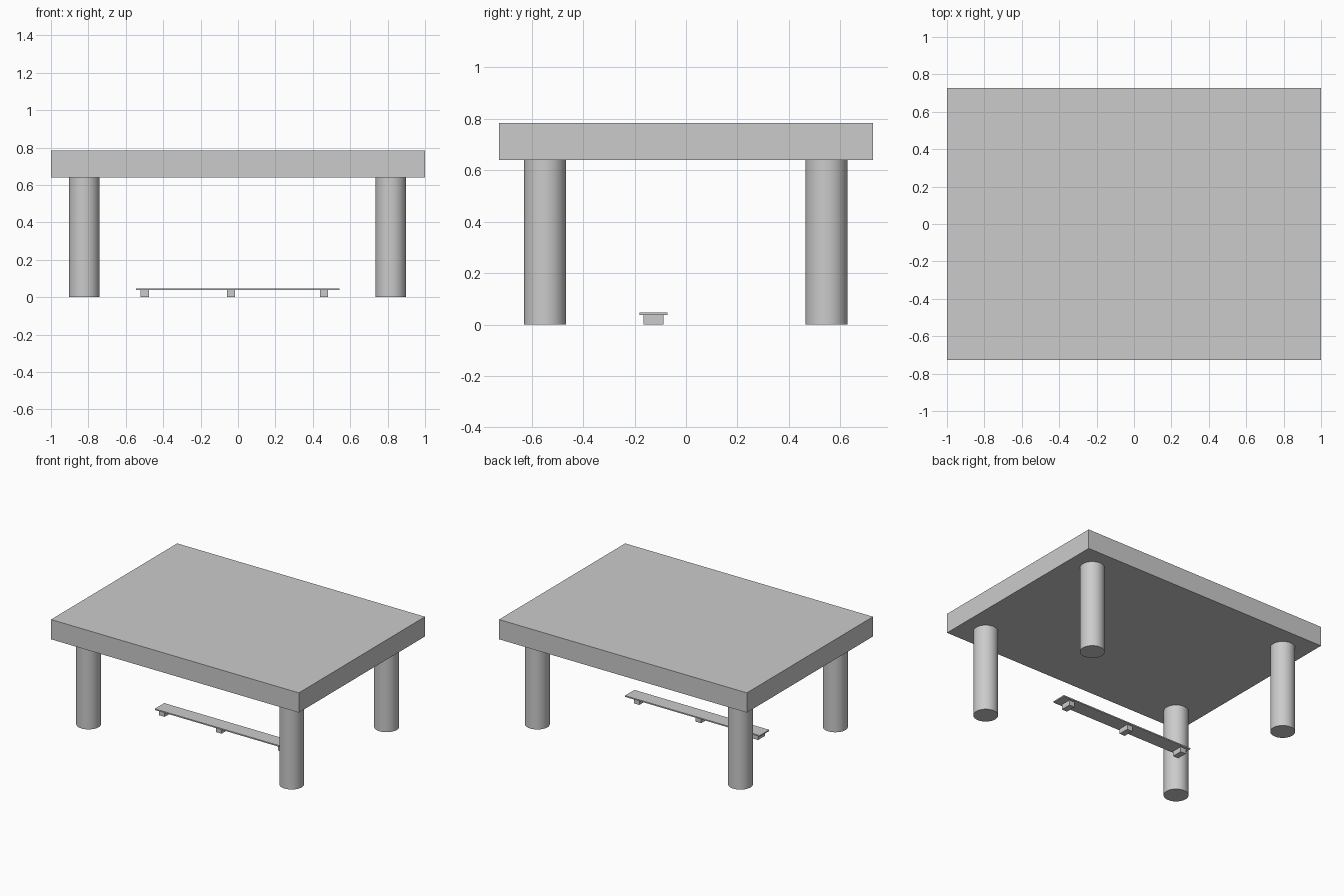
import bpy
import math

cube = bpy.data.objects.get("Cube")
if cube:
    bpy.data.objects.remove(cube, do_unlink=True)

# Single plain grey
grey = bpy.data.materials.new("light grey")
grey.use_nodes = True
colour = (0.6, 0.6, 0.6, 1)
grey.diffuse_color = colour
grey.node_tree.nodes["Principled BSDF"].inputs["Base Color"].default_value = colour


def box(name, x, y, z):
    """Box from (low, high) ranges on each axis."""
    ranges = (x, y, z)
    bpy.ops.mesh.primitive_cube_add(size=1, location=[(a + b) / 2 for a, b in ranges])
    ob = bpy.context.object
    ob.name = name
    ob.scale = [b - a for a, b in ranges]
    bpy.ops.object.transform_apply(location=False, rotation=False, scale=True)
    ob.data.materials.append(grey)


def leg(name, x, y, radius, height):
    bpy.ops.mesh.primitive_cylinder_add(vertices=48, radius=radius, depth=height,
                                        location=(x, y, height / 2))
    ob = bpy.context.object
    ob.name = name
    ob.data.materials.append(grey)
    bpy.ops.object.shade_smooth_by_angle(angle=math.radians(30))


# Table: thick slab on four round legs
UNDERSIDE = 0.64
box("table_top", (-1, 1), (-0.727, 0.727), (UNDERSIDE, 0.784))
for side, x in (("right", -0.822), ("left", 0.817)):
    for end, y in (("front", -0.548), ("back", 0.546)):
        leg(f"{end}_{side}_leg", x, y, 0.082, UNDERSIDE)

# Low foot rail: thin plank on three blocks
PLANK_BASE = 0.037
box("rail_plank", (-0.545, 0.543), (-0.181, -0.072), (PLANK_BASE, 0.046))
for place, x in (("right", -0.498), ("middle", -0.038), ("left", 0.46)):
    box(f"rail_block_{place}", (x - 0.022, x + 0.022), (-0.166, -0.088), (0, PLANK_BASE))
